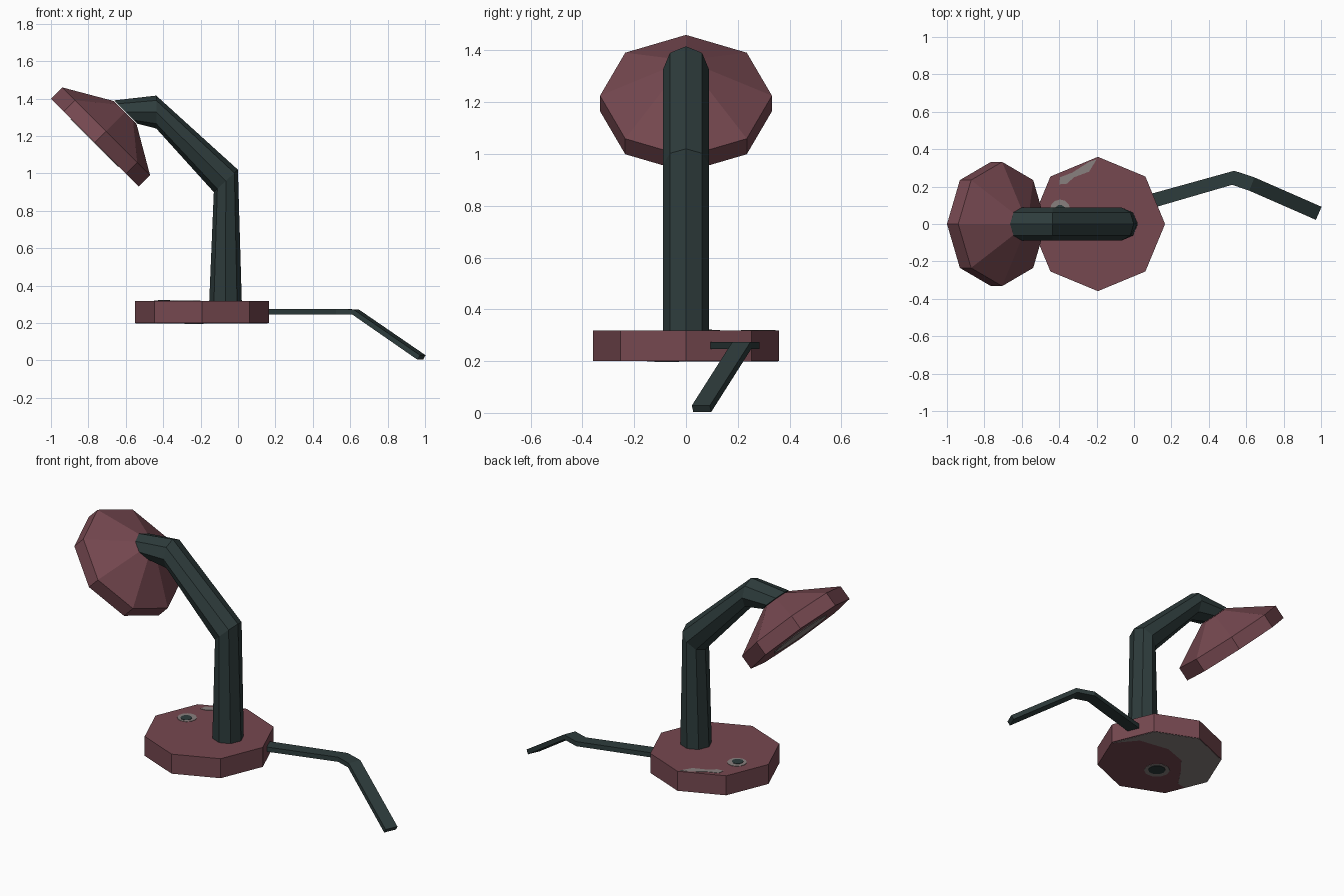
import bpy, bmesh, math
from mathutils import Vector

if "Cube" in bpy.data.objects:
    bpy.data.objects.remove(bpy.data.objects["Cube"])


def material(name, rgb):
    m = bpy.data.materials.new(name)
    m.diffuse_color = (*rgb, 1)
    m.use_nodes = True
    m.node_tree.nodes["Principled BSDF"].inputs["Base Color"].default_value = m.diffuse_color
    return m


MAROON = material("dusty maroon", (0.18, 0.065, 0.08))
DARK = material("dark slate", (0.027, 0.045, 0.045))
GREY = material("warm grey", (0.25, 0.215, 0.21))


def loft(name, rings, mat):
    """Skin a list of equally sized point rings and cap both ends."""
    bm = bmesh.new()
    loops = [[bm.verts.new(p) for p in ring] for ring in rings]
    n = len(loops[0])
    for a, b in zip(loops, loops[1:]):
        for i in range(n):
            j = (i + 1) % n
            bm.faces.new((a[i], a[j], b[j], b[i]))
    bm.faces.new(loops[0])
    bm.faces.new(loops[-1])
    bmesh.ops.recalc_face_normals(bm, faces=bm.faces)
    me = bpy.data.meshes.new(name)
    bm.to_mesh(me)
    bm.free()
    me.materials.append(mat)
    ob = bpy.data.objects.new(name, me)
    bpy.context.collection.objects.link(ob)
    return ob


def ring(center, tangent, section):
    """Place a 2D section (side, up) perpendicular to the tangent."""
    t = Vector(tangent).normalized()
    ref = Vector((0, 0, 1)) if abs(t.y) > 1e-4 else None
    side = t.cross(ref).normalized() if ref else Vector((0, 1, 0))
    up = side.cross(t)
    return [Vector(center) + side * a + up * b for a, b in section]


def ngon(r, n=8, cx=0.0, cy=0.0):
    return [(cx + r * math.cos(math.tau * i / n), cy + r * math.sin(math.tau * i / n))
            for i in range(n)]


def plate(name, outline, z0, z1, mat):
    return loft(name, [[(x, y, z) for x, y in outline] for z in (z0, z1)], mat)


# Octagonal base
BX = -0.193
plate("base", ngon(0.359, cx=BX), 0.2, 0.318, MAROON)

# Bent octagonal arm
arm = [((-0.067, 0, 0.29), (0, 0, 1)),
       ((-0.065, 0, 0.96), (-0.68, 0, 0.73)),
       ((-0.437, 0, 1.328), (-1, 0, 0)),
       ((-0.6, 0, 1.328), (-1, 0, -1))]
loft("arm", [ring(c, t, ngon(0.088)) for c, t in arm], DARK)

# Lamp head: octagonal cone with a short rim, tilted 45 degrees
AXIS = (-1, 0, -1)
head = [((-0.603, 0, 1.327), 0.084), ((-0.705, 0, 1.225), 0.332),
        ((-0.765, 0, 1.165), 0.332)]
loft("lamp_head", [ring(c, AXIS, ngon(r)) for c, r in head], MAROON)

# Light panel on the underside of the head
loft("light_panel", [ring((-0.765 - d, 0, 1.165 - d), AXIS, ngon(0.18, 12))
                     for d in (-0.001, 0.003)], GREY)

# Power cord: flat bar running out of the base and down to the ground
bar = [(-0.038, -0.014), (0.038, -0.014), (0.038, 0.014), (-0.038, 0.014)]
cord = [((0.03, 0.105, 0.26), (0.48, 0.135, 0)),
        ((0.53, 0.247, 0.26), (1, -0.15, 0)),
        ((0.627, 0.215, 0.26), (0.92, -0.37, -0.25)),
        ((0.981, 0.06, 0.016), (0.83, -0.36, -0.55))]
loft("power_cord", [ring(c, t, bar) for c, t in cord], DARK)

# Switch painted on top of the base
plate("switch_ring", ngon(0.054, 12, -0.395, 0.077), 0.317, 0.32, GREY)
plate("switch_button", ngon(0.032, 10, -0.395, 0.07), 0.317, 0.322, DARK)

# Worn patch near the back edge of the top
worn = [(-0.40, 0.212), (-0.36, 0.215), (-0.32, 0.25), (-0.24, 0.28),
        (-0.2, 0.345), (-0.24, 0.332), (-0.33, 0.275), (-0.395, 0.25)]
plate("worn_patch", worn, 0.317, 0.32, GREY)

# Grey area and spot on the underside
under = [(0.35, 0), (0.25, 0.12), (0.06, 0.15), (-0.08, 0.1), (-0.16, 0),
         (-0.24, -0.12), (-0.3, -0.13), (-0.355, 0), (-0.251, 0.251),
         (0, 0.355), (0.251, 0.251)]
plate("underside_patch", [(BX + x, y) for x, y in under], 0.198, 0.201, GREY)
plate("underside_spot", ngon(0.075, 10, -0.24, -0.08), 0.198, 0.201, GREY)
plate("underside_spot_centre", ngon(0.05, 10, -0.235, -0.075), 0.196, 0.201, DARK)
